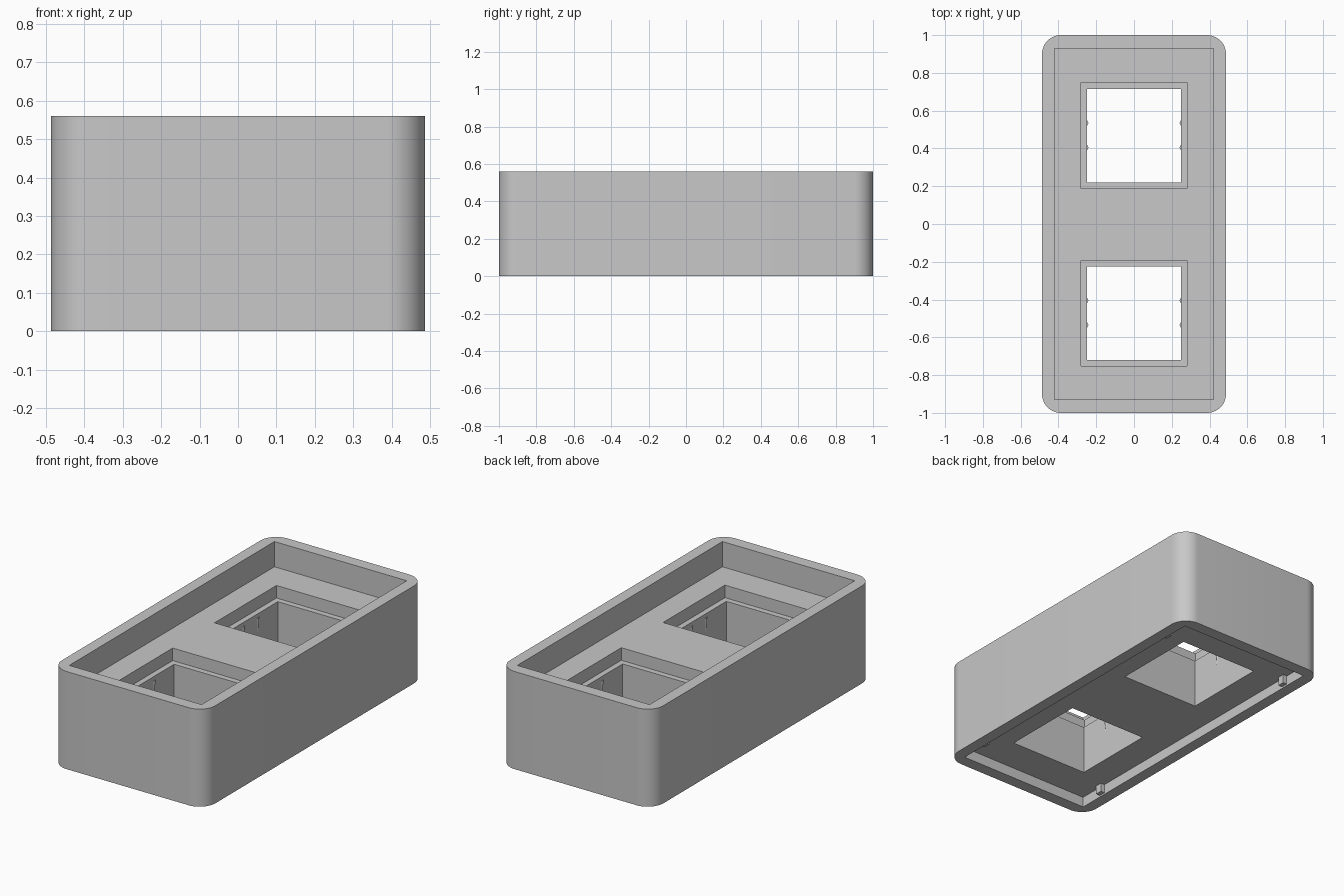
import bpy
import bmesh
from math import radians

old = bpy.data.objects.get("Cube")
if old:
    bpy.data.objects.remove(old, do_unlink=True)

grey = bpy.data.materials.new("light_grey_plastic")
grey.use_nodes = True
COLOUR = (0.58, 0.58, 0.58, 1)
grey.diffuse_color = COLOUR
grey.node_tree.nodes["Principled BSDF"].inputs["Base Color"].default_value = COLOUR


def block(name, x, y, z, corner=0):
    """Box from (min, max) ranges, optionally with rounded vertical edges."""
    bm = bmesh.new()
    bmesh.ops.create_cube(bm, size=1)
    for v in bm.verts:
        v.co = [r[0] if c < 0 else r[1] for c, r in zip(v.co, (x, y, z))]
    if corner:
        upright = [e for e in bm.edges
                   if abs(e.verts[0].co.z - e.verts[1].co.z) > 0.01]
        bmesh.ops.bevel(bm, geom=upright, offset=corner, segments=12,
                        profile=0.5, affect='EDGES')
    return finish(name, bm)


def finish(name, bm):
    bmesh.ops.recalc_face_normals(bm, faces=bm.faces)
    mesh = bpy.data.meshes.new(name)
    bm.to_mesh(mesh)
    bm.free()
    mesh.materials.append(grey)
    ob = bpy.data.objects.new(name, mesh)
    bpy.context.collection.objects.link(ob)
    return ob


def select(ob):
    bpy.ops.object.select_all(action='DESELECT')
    ob.select_set(True)
    bpy.context.view_layer.objects.active = ob


def cut(ob, cutter):
    """Subtract the cutter and discard it."""
    mod = ob.modifiers.new("cut", 'BOOLEAN')
    mod.operation = 'DIFFERENCE'
    mod.solver = 'EXACT'
    mod.object = cutter
    select(ob)
    bpy.ops.object.modifier_apply(modifier=mod.name)
    bpy.data.objects.remove(cutter, do_unlink=True)


def wedge(name, side, y):
    """Slim rib on a socket wall, tapering to a point downwards."""
    bm = bmesh.new()
    wall, tip = side * 0.251, side * 0.24
    points = [(wall, y - 0.018, 0.32), (wall, y + 0.018, 0.32),
              (tip, y, 0.32), (wall, y, 0.19)]
    bmesh.ops.convex_hull(bm, input=[bm.verts.new(p) for p in points])
    return finish(name, bm)


# Rounded housing with recesses in its top and underside
housing = block("housing", (-0.487, 0.487), (-1, 1), (0, 0.56), corner=0.1)
cut(housing, block("top_recess", (-0.42, 0.42), (-0.93, 0.93), (0.415, 0.7)))
cut(housing, block("base_recess", (-0.42, 0.42), (-0.93, 0.93), (-0.1, 0.06)))

# Two stepped square sockets through the central plate
for near, far in ((-0.72, -0.225), (0.22, 0.715)):
    cut(housing, block("socket_step", (-0.28, 0.28),
                       (near - 0.033, far + 0.033), (0.343, 0.5)))
    cut(housing, block("socket_hole", (-0.248, 0.248), (near, far), (-0.1, 0.5)))

select(housing)
bpy.ops.object.shade_smooth_by_angle(angle=radians(30))

# Retaining ribs in the sockets and snap nubs in the base recess
for side, label in ((-1, "right"), (1, "left")):
    for end, place in ((-1, "front"), (1, "back")):
        for i, offset in enumerate((-0.065, 0.065)):
            wedge(f"{place}_{label}_socket_rib_{i + 1}", side, end * 0.47 + offset)
        xs = sorted((side * 0.425, side * 0.395))
        y = end * 0.77
        block(f"{place}_{label}_snap_nub", xs, (y - 0.02, y + 0.02), (0.01, 0.065))
